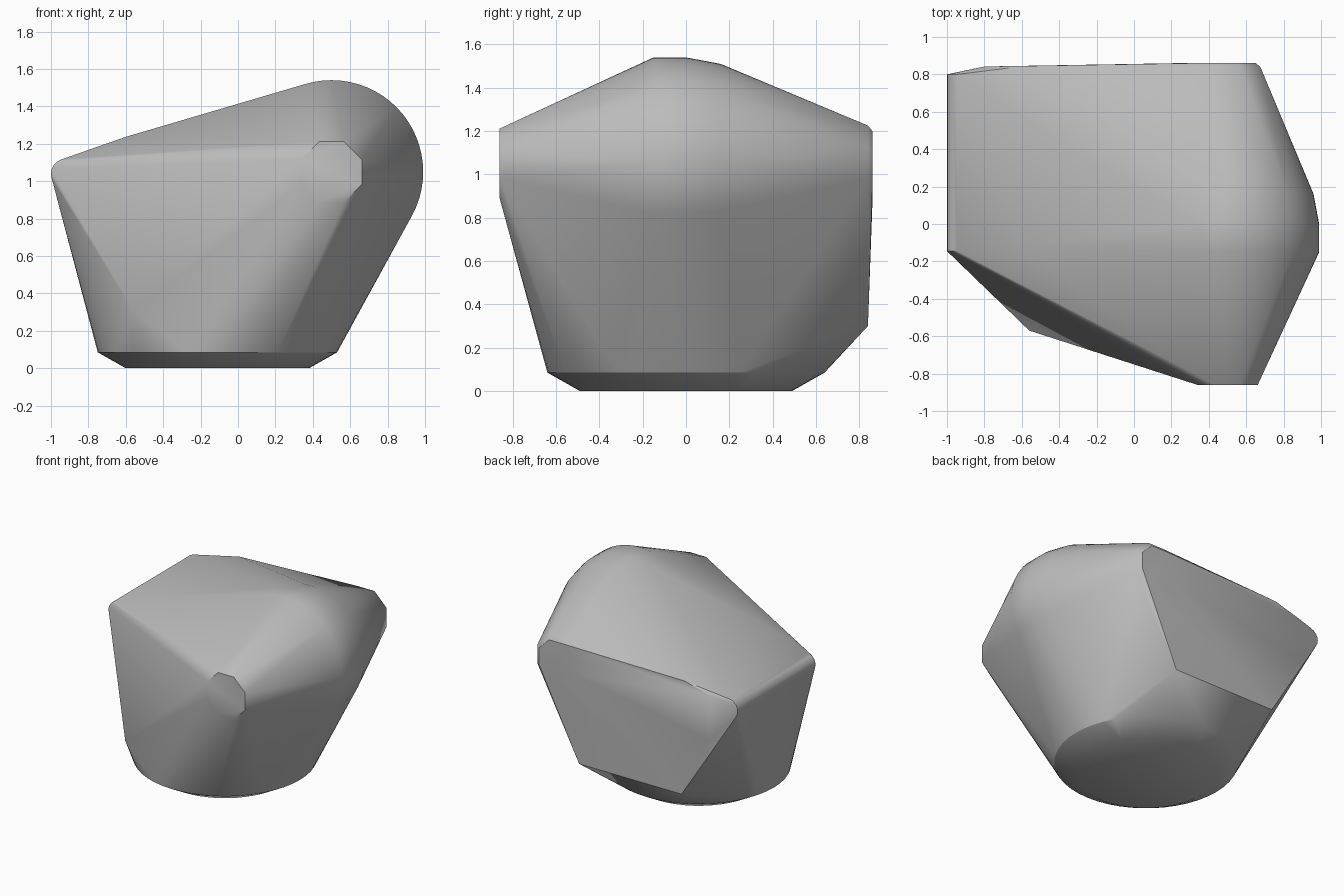
import bpy, bmesh
from math import sin, cos, pi, radians

cube = bpy.data.objects.get("Cube")
if cube:
    bpy.data.objects.remove(cube)


def flat_ring(cx, cy, z, r, n=48):
    return [(cx + r * cos(2 * pi * i / n), cy + r * sin(2 * pi * i / n), z) for i in range(n)]


def upright_ring(cx, y, cz, r, n=48, turn=0.0):
    return [(cx + r * cos(2 * pi * i / n + turn), y, cz + r * sin(2 * pi * i / n + turn))
            for i in range(n)]


points = []

# Round chamfered foot
points += flat_ring(-0.11, 0, 0, 0.49)
points += flat_ring(-0.11, 0, 0.085, 0.64)

# Large rounded nose with its small front and back caps
hub = (0.5, 1.05)
for y, r in ((-0.15, 0.49), (0, 0.49), (0.16, 0.46)):
    points += upright_ring(hub[0], y, hub[1], r, 64)
for y, r in ((-0.86, 0.175), (0.84, 0.19), (0.862, 0.16)):
    points += upright_ring(hub[0], y, hub[1], r, 8, pi / 8)

# Long rounded side edge
for y in (-0.145, 0.8):
    points += upright_ring(-0.92, y, 1.04, 0.08, 20)

# Crest break, front lower corner and back plate corners
points += [(-0.6, -0.12, 1.237), (-0.56, -0.57, 0.31),
           (-0.55, 0.84, 0.3), (0.32, 0.84, 0.3), (-0.79, 0.842, 0.78),
           (-0.8, 0.842, 1.12), (-0.58, 0.845, 1.18)]

# Faceted body wrapped around the guide shapes
bm = bmesh.new()
for p in points:
    bm.verts.new(p)
result = bmesh.ops.convex_hull(bm, input=bm.verts)
loose = [v for v in bm.verts if not v.link_faces]
bmesh.ops.delete(bm, geom=loose, context='VERTS')
bmesh.ops.dissolve_limit(bm, angle_limit=radians(0.5), verts=bm.verts, edges=bm.edges)
bmesh.ops.recalc_face_normals(bm, faces=bm.faces)
mesh = bpy.data.meshes.new("boulder")
bm.to_mesh(mesh)
bm.free()
body = bpy.data.objects.new("boulder", mesh)
bpy.context.collection.objects.link(body)

# Plain grey surface
grey = bpy.data.materials.new("stone_grey")
grey.use_nodes = True
colour = (0.5, 0.5, 0.5, 1)
grey.diffuse_color = colour
grey.node_tree.nodes["Principled BSDF"].inputs["Base Color"].default_value = colour
mesh.materials.append(grey)

# Soft rounding with crisp plate edges
bpy.ops.object.select_all(action='DESELECT')
body.select_set(True)
bpy.context.view_layer.objects.active = body
bpy.ops.object.shade_smooth_by_angle(angle=radians(30))
